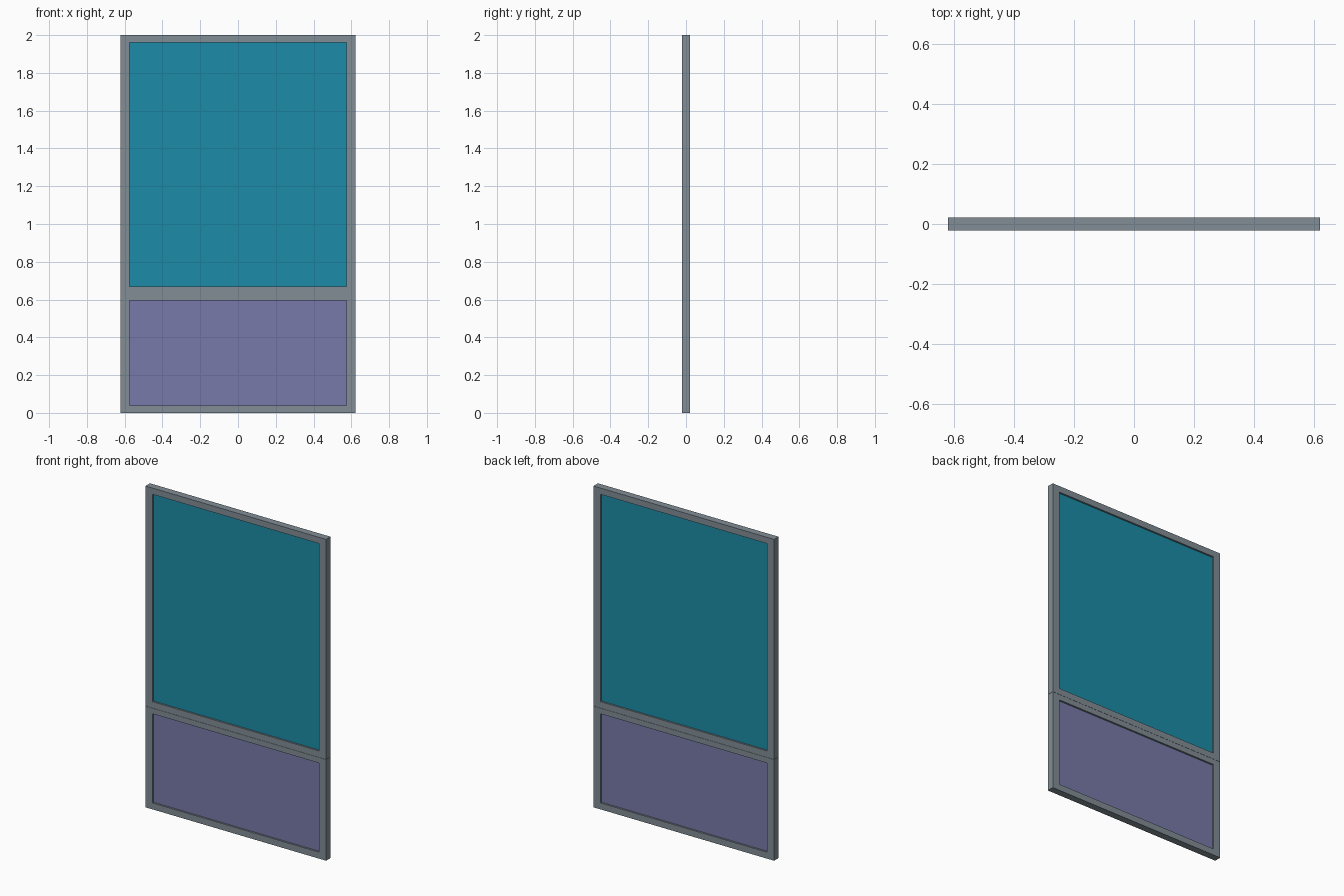
import bpy
import bmesh

if "Cube" in bpy.data.objects:
    bpy.data.objects.remove(bpy.data.objects["Cube"])

HALF_W, HALF_D = 0.622, 0.022     # outer frame half width / half depth
OPEN_W, PANEL_D = 0.574, 0.011    # opening half width / panel half thickness


def link(name, bm, material):
    bmesh.ops.recalc_face_normals(bm, faces=bm.faces)
    mesh = bpy.data.meshes.new(name)
    bm.to_mesh(mesh)
    bm.free()
    obj = bpy.data.objects.new(name, mesh)
    bpy.context.collection.objects.link(obj)
    mesh.materials.append(material)
    return obj


def colour(name, rgb):
    mat = bpy.data.materials.new(name)
    mat.diffuse_color = (*rgb, 1)
    mat.use_nodes = True
    mat.node_tree.nodes["Principled BSDF"].inputs["Base Color"].default_value = mat.diffuse_color
    return mat


def rect(bm, hw, y, z0, z1):
    return [bm.verts.new((x, y, z)) for x, z in
            ((-hw, z0), (hw, z0), (hw, z1), (-hw, z1))]


def frame(name, z0, z1, open0, open1, material):
    """Closed rectangular ring with a through opening."""
    bm = bmesh.new()
    rings = [rect(bm, HALF_W, -HALF_D, z0, z1),
             rect(bm, OPEN_W, -HALF_D, open0, open1),
             rect(bm, OPEN_W, HALF_D, open0, open1),
             rect(bm, HALF_W, HALF_D, z0, z1)]
    for a, b in zip(rings, rings[1:] + rings[:1]):
        for i in range(4):
            j = (i + 1) % 4
            bm.faces.new((a[i], a[j], b[j], b[i]))
    return link(name, bm, material)


def panel(name, z0, z1, material):
    """Thin slab filling a frame opening, recessed on both sides."""
    bm = bmesh.new()
    bmesh.ops.create_cube(bm, size=1)
    bmesh.ops.scale(bm, vec=(2 * OPEN_W, 2 * PANEL_D, z1 - z0), verts=bm.verts)
    bmesh.ops.translate(bm, vec=(0, 0, (z0 + z1) / 2), verts=bm.verts)
    return link(name, bm, material)


# Lower and upper sections with a hairline seam between them:
# z bottom, z top, opening bottom, opening top, panel colour
steel = colour("blue_grey", (0.22, 0.27, 0.30))
sections = {
    "lower": (0.0, 0.6295, 0.04, 0.595, colour("violet", (0.19, 0.195, 0.40))),
    "upper": (0.6305, 2.0, 0.67, 1.961, colour("teal", (0.012, 0.26, 0.39))),
}
for label, (z0, z1, o0, o1, mat) in sections.items():
    frame(label + "_frame", z0, z1, o0, o1, steel)
    panel(label + "_panel", o0, o1, mat)
